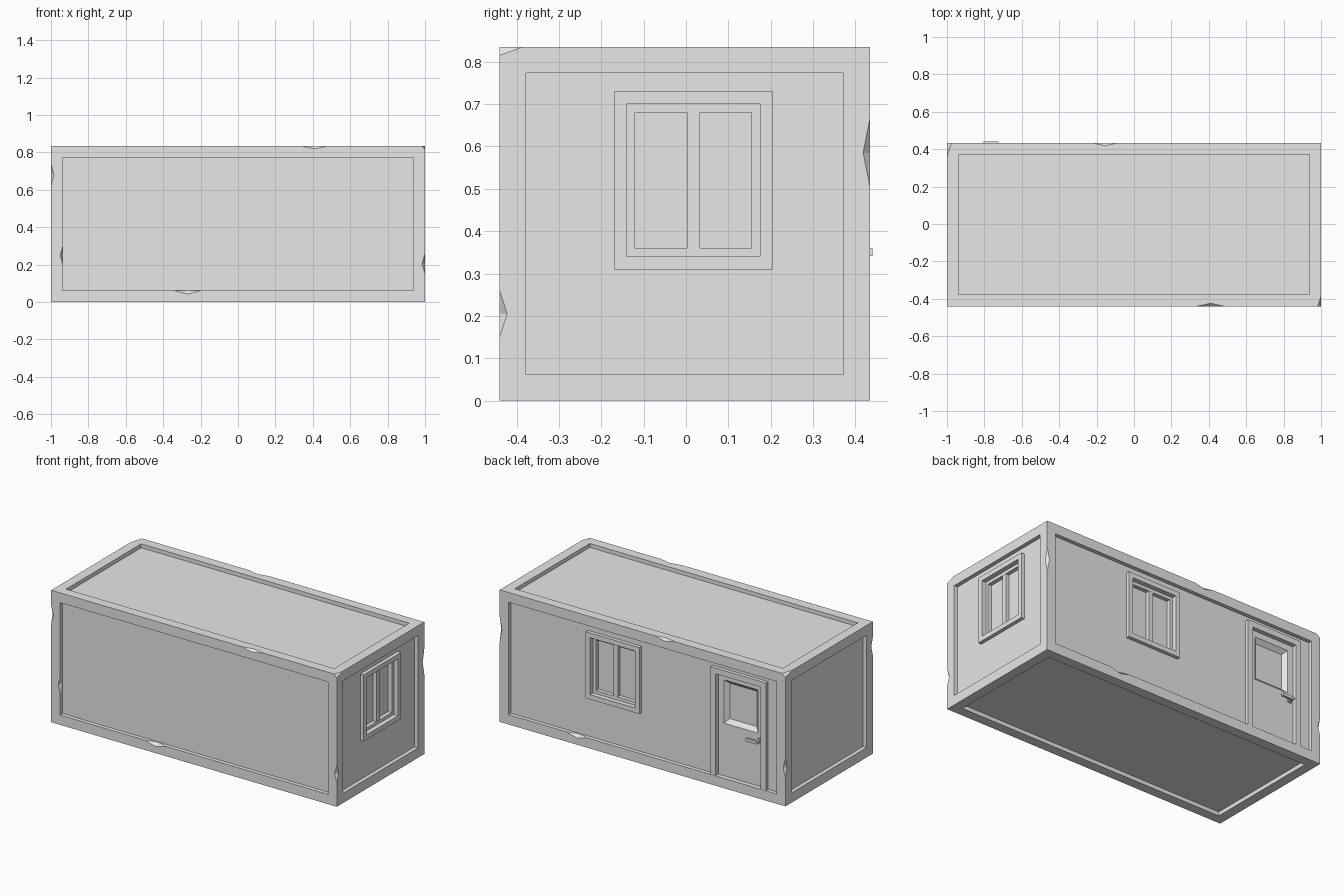
import bpy, bmesh
from math import pi
from mathutils import Matrix, Vector

cube = bpy.data.objects.get("Cube")
if cube:
    bpy.data.objects.remove(cube, do_unlink=True)

grey = bpy.data.materials.new("plain_grey")
grey.use_nodes = True
grey.diffuse_color = (0.8, 0.8, 0.8, 1)
grey.node_tree.nodes["Principled BSDF"].inputs["Base Color"].default_value = grey.diffuse_color

X, Y0, Y1, H = 1.0, -0.44, 0.434, 0.835   # outer shell
RAIL, SINK = 0.062, 0.025                 # rail width, panel depth


def add_box(bm, lo, hi):
    lo, hi = Vector(lo), Vector(hi)
    m = Matrix.Translation((lo + hi) / 2) @ Matrix.Diagonal((*(hi - lo), 1))
    verts = bmesh.ops.create_cube(bm, size=1, matrix=m)["verts"]
    return list({f for v in verts for f in v.link_faces})


def back_face(faces):
    return max(faces, key=lambda f: f.calc_center_median().y)


def step_in(bm, face, width, depth):
    """Inset a face, then sink it with square walls."""
    face.normal_update()
    n = face.normal.copy()
    bmesh.ops.inset_individual(bm, faces=[face], thickness=width, use_even_offset=True)
    inner = bmesh.ops.extrude_discrete_faces(bm, faces=[face])["faces"][0]
    bmesh.ops.translate(bm, verts=inner.verts, vec=-n * depth)
    return inner


def finish(name, bm, matrix=Matrix()):
    bmesh.ops.recalc_face_normals(bm, faces=bm.faces)
    mesh = bpy.data.meshes.new(name)
    bm.to_mesh(mesh)
    bm.free()
    mesh.materials.append(grey)
    ob = bpy.data.objects.new(name, mesh)
    ob.matrix_world = matrix
    bpy.context.collection.objects.link(ob)
    return ob


def cut(target, cutter):
    cutter.hide_render = True
    mod = target.modifiers.new("cut", "BOOLEAN")
    mod.operation, mod.solver, mod.object = "DIFFERENCE", "EXACT", cutter
    bpy.context.view_layer.objects.active = target
    bpy.ops.object.modifier_apply(modifier=mod.name)
    bpy.data.objects.remove(cutter, do_unlink=True)


# Shell with a sunken panel on every side
bm = bmesh.new()
for f in add_box(bm, (-X, Y0, 0), (X, Y1, H)):
    step_in(bm, f, RAIL, SINK)
shell = finish("cabin_shell", bm)

# Window places: origin on the outer face, local +y pointing out
W, WH, WZ = 0.375, 0.42, 0.52
places = {
    "back_window": Matrix.Translation((0.212, Y1, WZ)),
    "end_window": Matrix.Translation((X, 0.0175, WZ)) @ Matrix.Rotation(-pi / 2, 4, "Z"),
}

# Pockets behind the windows
for m in places.values():
    bm = bmesh.new()
    add_box(bm, (-W / 2 + .005, -.09, -WH / 2 + .005), (W / 2 - .005, .05, WH / 2 - .005))
    cut(shell, finish("pocket", bm, m))

# Pocket behind the door leaf
DL, DR, DT = -0.51, -0.825, 0.707
bm = bmesh.new()
add_box(bm, (DR, Y1 - .09, RAIL), (DL, Y1 + .05, DT))
cut(shell, finish("door_pocket", bm))

# Chipped edges: centre, half size along each axis
chips = [
    ((.41, Y0, H), (.075, .016, .016)),
    ((-.155, Y1, H), (.07, .016, .016)),
    ((-X, Y0, .68), (.016, .016, .06)),
    ((X, Y0, .205), (.016, .018, .055)),
    ((X, Y1, .585), (.016, .016, .08)),
    ((-X, Y1, .24), (.016, .016, .06)),
    ((X, Y0, H), (.018, .055, .02)),
    ((-X, Y1, H), (.025, .075, .02)),
    ((-X + RAIL, Y0, .25), (.012, .02, .05)),
    ((-.27, Y0, RAIL), (.075, .02, .02)),
    ((.46, Y1, RAIL), (.07, .02, .02)),
]
bm = bmesh.new()
for centre, size in chips:
    c = Vector(centre)
    tips = [[bm.verts.new(c + Vector([s * size[a] * (a == b) for b in range(3)]))
             for s in (-1, 1)] for a in range(3)]
    for i in (0, 1):
        for j in (0, 1):
            for k in (0, 1):
                bm.faces.new((tips[0][i], tips[1][j], tips[2][k]))
cut(shell, finish("chips", bm))

# Windows: casing, sash and pane as stepped insets, plus a mullion
for name, m in places.items():
    bm = bmesh.new()
    faces = add_box(bm, (-W / 2, -.085, -WH / 2), (W / 2, -.002, WH / 2))
    sash = step_in(bm, back_face(faces), 0.03, 0.03)
    step_in(bm, sash, 0.02, 0.025)
    finish(name, bm, m)
    bm = bmesh.new()
    add_box(bm, (-.0155, -.06, -.162), (.0155, -.033, .162))
    finish(name + "_mullion", bm, m)

# Door frame: two jambs and a head
bm = bmesh.new()
front = Y1 - 0.002
for a, b in ((DL, DL + .036), (DR - .036, DR)):
    add_box(bm, (a, Y1 - .08, RAIL - .002), (b, front, DT))
add_box(bm, (DR - .036, Y1 - .08, DT), (DL + .036, front, DT + .036))
finish("door_frame", bm)

# Door leaf with a splayed window recess
bm = bmesh.new()
leaf = back_face(add_box(bm, (DR, Y1 - .085, RAIL - .002), (DL, Y1 - .03, DT)))
bmesh.ops.inset_individual(bm, faces=[leaf], thickness=0.038, use_even_offset=True)
for v in leaf.verts:
    v.co.z = max(v.co.z, 0.395)
leaf.normal_update()
bmesh.ops.inset_individual(bm, faces=[leaf], thickness=0.025, depth=-0.025,
                           use_even_offset=True)
finish("door_leaf", bm)

# Door handle: rose, stem and lever
bm = bmesh.new()
add_box(bm, (-.812, Y1 - .032, .335), (-.785, Y1 - .024, .365))
add_box(bm, (-.805, Y1 - .03, .342), (-.79, Y1, .358))
add_box(bm, (-.805, Y1 - .008, .341), (-.725, .44, .359))
finish("door_handle", bm)
